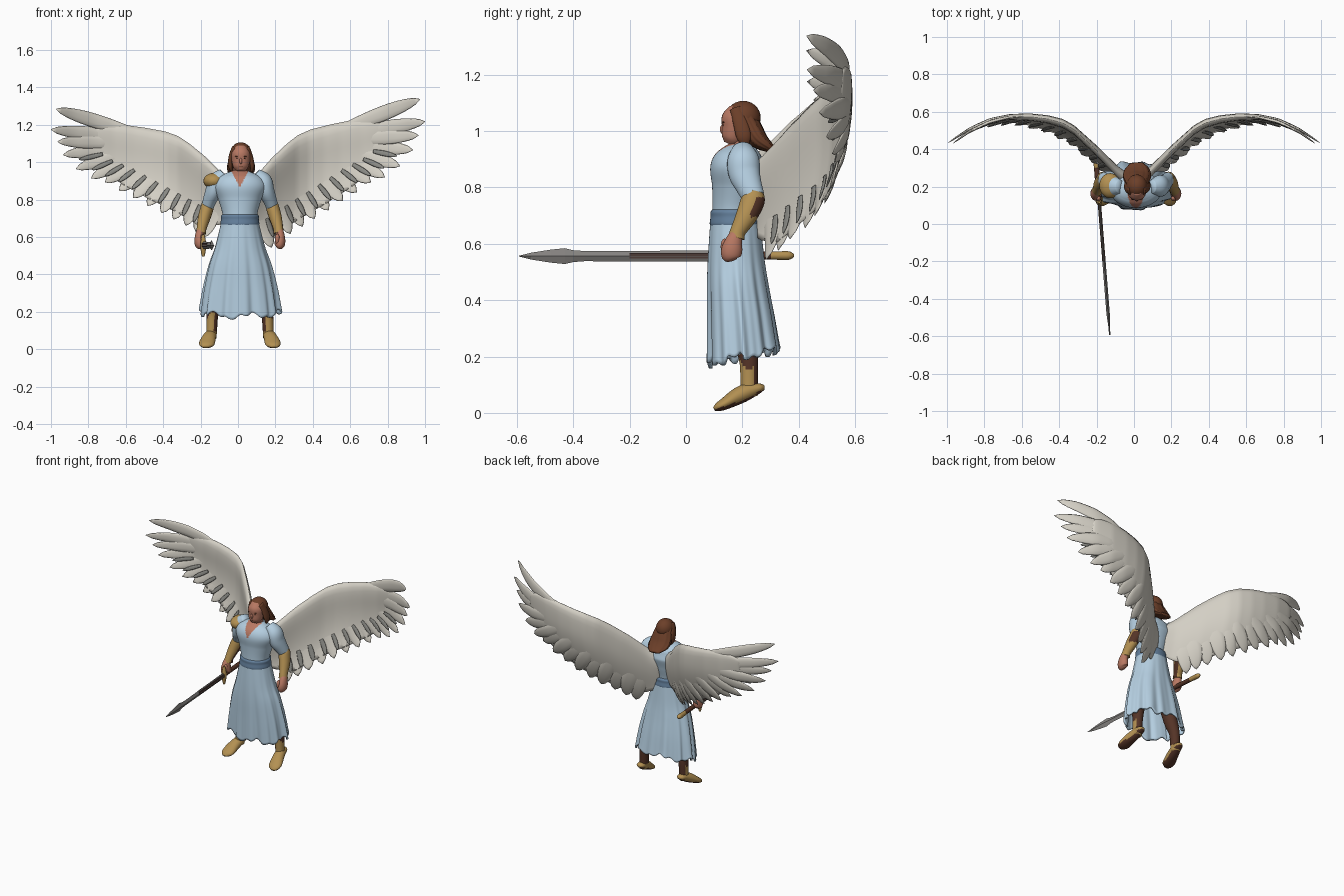
import bpy, bmesh, math
from mathutils import Vector

if "Cube" in bpy.data.objects:
    bpy.data.objects.remove(bpy.data.objects["Cube"])

CX = 0.01  # body centre line


def mat(name, r, g, b):
    m = bpy.data.materials.new(name)
    m.diffuse_color = (r, g, b, 1)
    m.use_nodes = True
    m.node_tree.nodes["Principled BSDF"].inputs["Base Color"].default_value = m.diffuse_color
    return m


BLUE = mat("light blue cloth", .46, .62, .75)
BELT = mat("slate blue cloth", .13, .22, .34)
WING = mat("feather white", .66, .63, .56)
GREY = mat("feather shade grey", .25, .25, .23)
GOLD = mat("gold", .45, .28, .085)
HAIR = mat("hair brown", .15, .05, .022)
DARK = mat("leather brown", .09, .034, .02)
SKIN = mat("skin", .48, .19, .125)
STEEL = mat("steel", .24, .23, .22)
INLAY = mat("dark blade groove", .075, .045, .038)


def finish(name, bm, mats, rule=None, smooth=True):
    bmesh.ops.recalc_face_normals(bm, faces=bm.faces)
    for f in bm.faces:
        f.smooth = smooth
        if rule:
            f.material_index = int(rule(f.calc_center_median(), f.normal))
    me = bpy.data.meshes.new(name)
    bm.to_mesh(me)
    bm.free()
    ob = bpy.data.objects.new(name, me)
    for m in mats:
        me.materials.append(m)
    bpy.context.collection.objects.link(ob)
    return ob


def skin_rings(bm, rings, cap=True):
    vs = [[bm.verts.new(p) for p in r] for r in rings]
    n = len(vs[0])
    for a, b in zip(vs, vs[1:]):
        for i in range(n):
            j = (i + 1) % n
            bm.faces.new((a[i], a[j], b[j], b[i]))
    if cap:
        bm.faces.new(vs[0])
        bm.faces.new(vs[-1])


def loft(name, secs, mats, n=24, steps=6, rule=None, fn=None, cap=True, smooth=True):
    """Sections (x, y, z, half width, half depth) joined by a smooth spline."""
    pts = []
    for i in range(len(secs) - 1):
        q = [secs[max(0, min(len(secs) - 1, i + k))] for k in (-1, 0, 1, 2)]
        for s in range(steps):
            t = s / steps
            pts.append([.5 * (2 * b + (c - a) * t + (2 * a - 5 * b + 4 * c - d) * t * t
                              + (3 * b - a - 3 * c + d) * t ** 3) for a, b, c, d in zip(*q)])
    pts.append(list(secs[-1]))
    rings = []
    for i, p in enumerate(pts):
        c = Vector(p[:3])
        t = (Vector(pts[min(i + 1, len(pts) - 1)][:3]) - Vector(pts[max(i - 1, 0)][:3])).normalized()
        side = (Vector((1, 0, 0)) - t * t.x).normalized()
        up = t.cross(side)
        ring = []
        for k in range(n):
            a = 2 * math.pi * k / n
            v = c + side * math.cos(a) * p[3] + up * math.sin(a) * p[4]
            ring.append(fn(v, c, a, i / (len(pts) - 1)) if fn else v)
        rings.append(ring)
    bm = bmesh.new()
    skin_rings(bm, rings, cap)
    return finish(name, bm, mats, rule, smooth)


def ball(name, c, r, mats):
    bm = bmesh.new()
    bmesh.ops.create_uvsphere(bm, u_segments=24, v_segments=14, radius=1)
    for v in bm.verts:
        v.co = Vector([c[i] + v.co[i] * r[i] for i in range(3)])
    return finish(name, bm, mats)


# Torso with open V neck
loft("torso", [(CX, .175, .66, .10, .085), (CX, .173, .72, .093, .079), (CX, .18, .80, .115, .088),
               (CX, .185, .87, .14, .098), (CX, .195, .92, .112, .075), (CX, .2, .95, .05, .045)],
     [BLUE, SKIN], n=128, steps=16,
     rule=lambda c, n: c.y < .19 and abs(c.x - CX) < (c.z - .868) * .55)
loft("belt", [(CX, .175, z, .100 + d, .087 + d) for z, d in
              ((.66, .0), (.672, .004), (.695, .001), (.712, .001), (.722, -.006))], [BELT], n=40)


# Pleated skirt
def pleat(v, c, a, s):
    m = 1 + s * (.04 * math.cos(13 * a) + .03 * math.cos(7 * a + 1) + .015 * math.cos(23 * a))
    v = c + (v - c) * m
    v.z += s ** 4 * (.012 * math.sin(6 * a) + .008 * math.sin(17 * a) + .12 * (v.y - .2))
    return v


skirt = loft("skirt", [(CX, .175, .69, .098, .088), (CX, .178, .55, .132, .10), (CX, .184, .45, .165, .109),
                       (CX, .195, .33, .192, .119), (CX, .205, .20, .212, .128)],
             [BLUE], n=140, steps=7, fn=pleat, cap=False)
mod = skirt.modifiers.new("thickness", "SOLIDIFY")
mod.thickness = .012

# Head, face and hair
loft("neck", [(CX, .2, .90, .042, .042), (CX, .192, .95, .038, .038), (CX, .185, .99, .036, .036)], [SKIN])
loft("head", [(.015, .155, .953, .02, .022), (.015, .163, .972, .039, .038), (.015, .175, 1.01, .049, .049),
              (.015, .18, 1.05, .05, .052), (.015, .185, 1.085, .03, .03)], [SKIN])
ball("nose", (.015, .131, 1.006), (.008, .011, .017), [SKIN])
ball("mouth", (.015, .132, .979), (.012, .004, .0025), [HAIR])
for s in (-1, 1):
    ball("eye", (.015 + s * .018, .134, 1.02), (.007, .004, .003), [DARK])
    ball("brow", (.015 + s * .019, .134, 1.031), (.012, .005, .003), [HAIR])
    loft("side_lock", [(.015 + s * .035, .175, 1.08, .012, .02), (.015 + s * .053, .193, 1.03, .012, .026),
                       (.018 + s * .058, .205, .98, .012, .026), (.02 + s * .052, .21, .948, .005, .012)], [HAIR], n=16)
ball("hair_cap", (.015, .203, 1.047), (.056, .062, .06), [HAIR])
loft("back_hair", [(.015, .20, 1.07, .05, .035), (.015, .225, 1.02, .062, .038), (.015, .252, .975, .072, .035),
                   (.015, .29, .945, .065, .02), (.012, .325, .925, .035, .008)], [HAIR], n=32,
     fn=lambda v, c, a, s: c + (v - c) * (1 + .06 * math.cos(11 * a)))

# Arms, legs and feet
for s, side in ((-1, "right"), (1, "left")):
    X = lambda d: CX + s * d
    loft(side + "_sleeve", [(X(.085), .2, .94, .03, .035), (X(.122), .203, .90, .048, .056),
                            (X(.14), .207, .85, .044, .056), (X(.16), .225, .80, .037, .046),
                            (X(.172), .24, .765, .033, .04)], [BLUE])
    loft(side + "_bracer", [(X(.172), .245, .785, .03, .03), (X(.176), .238, .755, .035, .042),
                            (X(.192), .215, .70, .033, .038), (X(.205), .185, .645, .026, .028),
                            (X(.208), .178, .62, .028, .03)], [GOLD, DARK], n=32, steps=10,
         rule=lambda c, n: (n.y > .3 and .695 < c.z < .765) or (n.x * s < -.75 and n.y > -.3))
    loft(side + "_hand", [(X(.21), .182, .64, .02, .022), (X(.215), .17, .61, .024, .03),
                          (X(.215), .163, .58, .028, .037), (X(.212), .16, .555, .026, .034),
                          (X(.208), .163, .542, .012, .018)], [SKIN])
    ball(side + "_thumb", (X(.2), .137, .59), (.013, .014, .028), [SKIN])
    loft(side + "_leg", [(X(.10), .19, .45, .055, .055), (X(.13), .205, .28, .042, .045),
                         (X(.146), .222, .19, .032, .034), (X(.15), .224, .12, .029, .031),
                         (X(.153), .224, .06, .028, .03)], [GOLD, DARK], n=32,
         rule=lambda c, n: c.z > .20 or (n.y > .45 and c.z > .10) or (n.x * s < -.4 and c.z > .10)
         or c.z > .155 + (1 - abs(n.x)) * .06)
    loft(side + "_boot", [(X(.151), .278, .09, .012, .008), (X(.152), .262, .088, .026, .017),
                          (X(.156), .225, .078, .032, .028), (X(.165), .185, .06, .037, .030),
                          (X(.176), .14, .034, .042, .022), (X(.181), .115, .021, .034, .016),
                          (X(.182), .1, .013, .015, .008)], [GOLD, DARK],
         rule=lambda c, n: n.z < -.6)
ball("shoulder_guard", (-.128, .205, .9), (.057, .067, .043), [GOLD])

# Sword pointing forward from the right hand
sx = lambda y: -.2 + (.3 - y) * .079
blade = [(.12, .02), (-.36, .018), (-.40, .021), (-.43, .028), (-.48, .023), (-.55, .012), (-.593, .001)]
loft("sword_blade", [(sx(y), y, .556, .009 if y > -.5 else .004, h) for y, h in blade], [STEEL],
     n=4, steps=1, smooth=False)
loft("blade_groove", [(sx(y), y, .558, .01, .012) for y in (.11, -.2)], [INLAY], n=4, steps=1, smooth=False,
     fn=lambda v, c, a, s: c + Vector((math.cos(a + .785) * .0125, 0, math.sin(a + .785) * .014)))
loft("sword_guard", [(sx(.12), .115, z, r, r) for z, r in ((.495, .006), (.52, .012), (.555, .016), (.59, .012), (.615, .006))],
     [GOLD], n=16)
loft("sword_grip", [(sx(y), y, .558, .014, .014) for y in (.11, .2, .31)], [DARK], n=16)
loft("sword_pommel", [(sx(y), y, .558, r, r) for y, r in ((.30, .014), (.33, .015), (.365, .015), (.382, .006))],
     [GOLD], n=16)


# Wings: a curved sheet y(x, z) carries a padded body and rows of feathers
def curve(pts):
    def f(x):
        x = min(max(x, pts[0][0]), pts[-1][0])
        for (a, p), (b, q) in zip(pts, pts[1:]):
            if x <= b:
                return p + (q - p) * (x - a) / (b - a)
    return f


lead = curve([(.02, .89), (.1, .955), (.18, 1.035), (.26, 1.1), (.32, 1.14), (.39, 1.165), (.5, 1.185), (.66, 1.207), (1, 1.3)])
trail = curve([(.02, .70), (.1, .665), (.2, .655), (.33, .735), (.47, .80), (.66, .905), (.8, 1.02)])
depth = curve([(.02, .235), (.08, .275), (.14, .335), (.2, .395), (.26, .45), (.32, .505), (.38, .54), (.46, .562),
               (.55, .573), (.66, .574), (.77, .558), (.88, .522), (1, .462)])


def place(s, x, z, off):
    y = depth(x) - .9 * max(0, lead(x) - z - .12) ** 2 + off
    if s > 0:
        z = 1.05 + (z - 1.05) * 1.1 + .05 * (x - .4)
    return Vector((s * x, y, z))


def feather(bm, s, base, tip, w, t, off, bend=0):
    b, d = Vector(base), Vector(tip) - Vector(base)
    side = Vector((-d.y, d.x)).normalized()
    rings = []
    for i in range(15):
        u = i / 14
        k = (.7 + .3 * math.sin(math.pi * u)) * math.sqrt(max(.004, 1 - u ** 6))
        ring = []
        for j in range(10):
            a = 2 * math.pi * j / 10
            p = b + d * u + side * math.cos(a) * w * k
            ring.append(place(s, p.x, p.y, off + bend * u * u + math.sin(a) * t * k))
        rings.append(ring)
    skin_rings(bm, rings)


primaries = [((.58, 1.165), (.972, 1.285)), ((.58, 1.13), (1.0, 1.175)), ((.57, 1.11), (.965, 1.11)),
             ((.56, 1.09), (.935, 1.04)), ((.53, 1.08), (.866, .965)), ((.50, 1.07), (.785, .915))]
tips = [(.71, .893), (.635, .848), (.56, .81), (.485, .768), (.41, .73), (.345, .695), (.28, .662), (.225, .628), (.18, .60)]
secondaries = [((.46 - .047 * i, 1.06 - .025 * i), t) for i, t in enumerate(tips)]
for s, side in ((-1, "right"), (1, "left")):
    bm = bmesh.new()
    rings = []
    for i in range(48):
        x = .02 + .775 * i / 47
        m = math.sqrt(1 - (max(0, x - .6) / .2) ** 2)  # rounded outer end
        mid, chord = lead(x) - .45 * (lead(x) - trail(x)), (lead(x) - trail(x)) * m
        half = [(v / 14, .115 * math.sqrt(v / 14) * (1 - v / 14) ** 1.7 * (1 - .8 * x) * m + .002) for v in range(15)]
        loop = [(v, -h) for v, h in half] + [(v, h * .8) for v, h in reversed(half)]
        rings.append([place(s, x, mid + chord * (.45 - v), h) for v, h in loop])
    skin_rings(bm, rings)
    finish(side + "_wing_body", bm, [WING])
    bm = bmesh.new()
    for i, (b, t) in enumerate(primaries + secondaries):
        feather(bm, s, b, t, .038 if i < 6 else .043, .010, .004 * (i % 2), -.012 * max(0, 4 - i))
    finish(side + "_flight_feathers", bm, [WING])
    # Grey slots between feathers on the front face
    bm = bmesh.new()
    row = primaries[3:] + secondaries
    for (b0, t0), (b1, t1) in zip(row, row[1:]):
        b, t = (Vector(b0) + Vector(b1)) / 2, (Vector(t0) + Vector(t1)) / 2
        feather(bm, s, b.lerp(t, .5), b.lerp(t, .86), .013, .005, -.014)
    finish(side + "_feather_slots", bm, [GREY])
